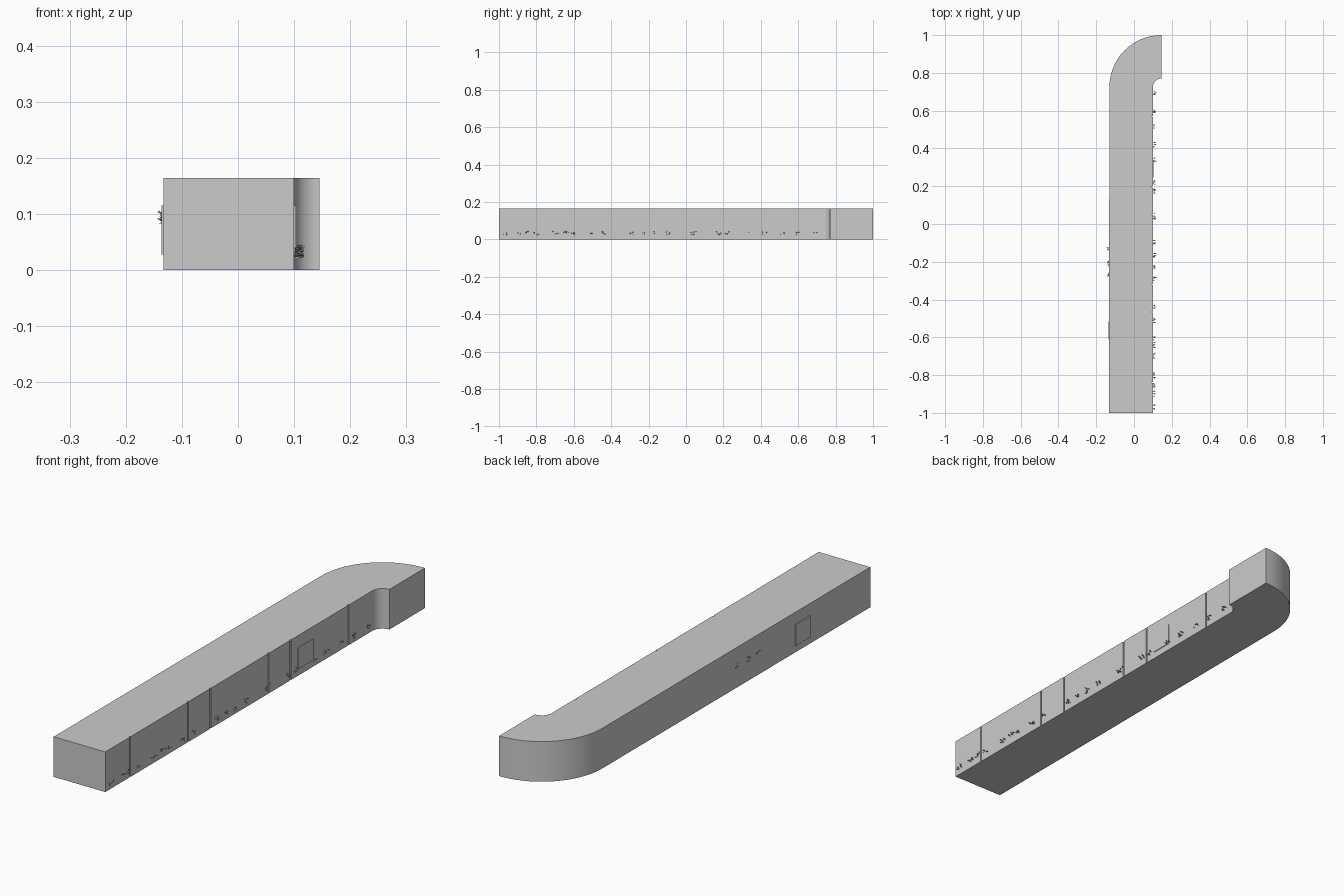
import bpy, bmesh, math, random
from mathutils import Vector

random.seed(4)
if "Cube" in bpy.data.objects:
    bpy.data.objects.remove(bpy.data.objects["Cube"], do_unlink=True)

grey = bpy.data.materials.new("plain grey")
grey.use_nodes = True
grey.diffuse_color = (0.6, 0.6, 0.6, 1)
grey.node_tree.nodes["Principled BSDF"].inputs["Base Color"].default_value = (0.6, 0.6, 0.6, 1)

LEFT, RIGHT, HEIGHT = 0.1, -0.133, 0.164
BEND_X, BEND_Y = 0.145, 0.725


def finish(name, bm):
    bmesh.ops.recalc_face_normals(bm, faces=bm.faces)
    mesh = bpy.data.meshes.new(name)
    bm.to_mesh(mesh)
    bm.free()
    mesh.materials.append(grey)
    obj = bpy.data.objects.new(name, mesh)
    bpy.context.collection.objects.link(obj)
    return obj


def box(name, lo, hi):
    bm = bmesh.new()
    bmesh.ops.create_cube(bm, size=1)
    lo, hi = Vector(lo), Vector(hi)
    for v in bm.verts:
        v.co = (lo + hi) / 2 + Vector(c * s for c, s in zip(v.co, hi - lo))
    return finish(name, bm)


def arc(radius, start, end, steps):
    angles = [math.radians(start + (end - start) * i / steps) for i in range(steps + 1)]
    return [(BEND_X + radius * math.cos(a), BEND_Y + radius * math.sin(a)) for a in angles]


# Long block outline, notched at each joint on the left wall, then a quarter bend
GROOVE, DEPTH = 0.003, 0.004
outline = [(RIGHT, -1), (LEFT, -1)]
for y in (-0.84, -0.465, -0.32, 0.053, 0.197, 0.57):
    outline += [(LEFT, y - GROOVE), (LEFT - DEPTH, y - GROOVE),
                (LEFT - DEPTH, y + GROOVE), (LEFT, y + GROOVE)]
outline += arc(BEND_X - LEFT, 180, 90, 12)
outline += arc(1 - BEND_Y, 90, 180, 24)
bm = bmesh.new()
base = bm.faces.new([bm.verts.new((x, y, 0)) for x, y in outline])
top = bmesh.ops.extrude_face_region(bm, geom=[base])
for item in top["geom"]:
    if isinstance(item, bmesh.types.BMVert):
        item.co.z = HEIGHT
block = finish("long_block", bm)

# Thin door panels on the two long walls
box("left_door", (LEFT - 0.002, 0.245, 0.028), (LEFT + 0.003, 0.34, 0.115))
box("right_door", (RIGHT - 0.003, -0.61, 0.028), (RIGHT + 0.002, -0.515, 0.115))


def sprigs(name, wall, side, centres, height, reach):
    """Small clusters of leaves growing out of a wall."""
    bm = bmesh.new()
    for y in centres:
        for _ in range(5):
            p = Vector((wall, y + random.uniform(-0.015, 0.015),
                        height + random.uniform(-0.008, 0.008)))
            tip = p + Vector((side * random.uniform(0.4, 1) * reach,
                              random.uniform(-0.006, 0.006), random.uniform(-0.004, 0.008)))
            across = Vector((0, 0.003, random.uniform(-0.002, 0.002)))
            middle = (p + tip) / 2
            bm.faces.new([bm.verts.new(c) for c in (p, middle + across, tip, middle - across)])
    finish(name, bm)


low = (-0.97, -0.9, -0.85, -0.8, -0.7, -0.65, -0.61, -0.51, -0.44, -0.29, -0.23,
       -0.16, -0.1, 0.04, 0.17, 0.22, 0.34, 0.42, 0.52, 0.6, 0.69)
sprigs("left_wall_sprigs", LEFT, 1, low, 0.031, 0.02)
sprigs("right_wall_sprigs", RIGHT, -1, (-0.26, -0.21, -0.13), 0.092, 0.012)

# Smooth the bend, keep the corners sharp
bpy.ops.object.select_all(action="DESELECT")
block.select_set(True)
bpy.context.view_layer.objects.active = block
bpy.ops.object.shade_smooth_by_angle(angle=math.radians(30))
